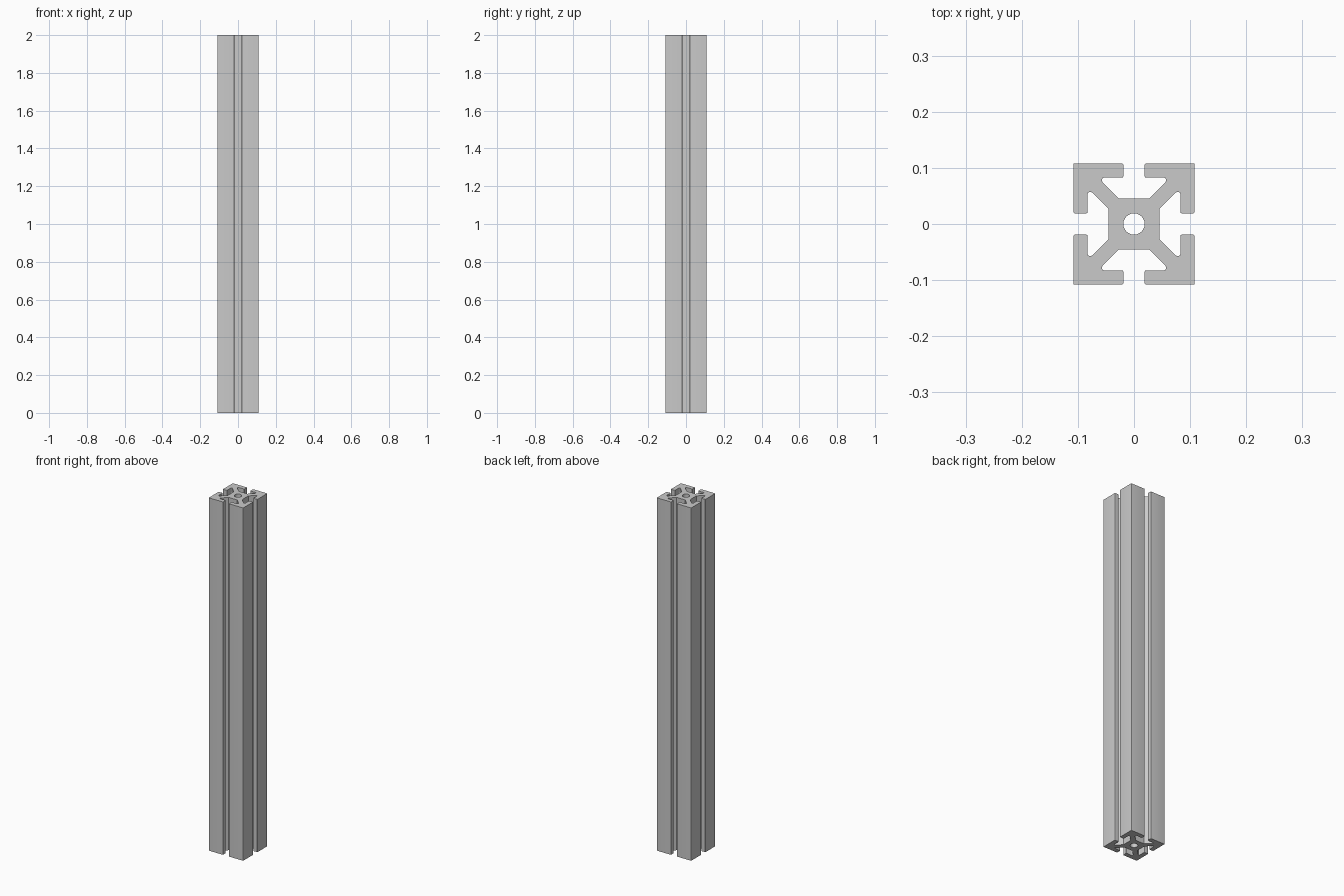
import bpy
import math
from mathutils import Vector

LENGTH = 2.0
HALF = 0.108        # half the outer width
SLOT = 0.019        # half the slot opening
LIP = 0.083         # inner face of the slot lips
CORE = 0.0455       # half the centre block
WEB = 0.027         # where each diagonal web meets the block
BORE = 0.019        # centre hole radius

cube = bpy.data.objects.get("Cube")
if cube:
    bpy.data.objects.remove(cube, do_unlink=True)

metal = bpy.data.materials.new("aluminium grey")
metal.use_nodes = True
colour = (0.59, 0.59, 0.59, 1.0)
metal.diffuse_color = colour
metal.node_tree.nodes["Principled BSDF"].inputs["Base Color"].default_value = colour


def fillet(prev, corner, following, radius, steps):
    """Points of a round that replaces one corner."""
    a, b = (prev - corner).normalized(), (following - corner).normalized()
    half = a.angle(b) / 2
    centre = corner + (a + b).normalized() * radius / math.sin(half)
    start = corner + a * radius / math.tan(half) - centre
    end = corner + b * radius / math.tan(half) - centre
    sweep = start.angle(end)
    points = []
    for i in range(steps + 1):
        t = sweep * i / steps
        offset = (start * math.sin(sweep - t) + end * math.sin(t)) / math.sin(sweep)
        points.append(centre + offset)
    return points


# One corner arm: half of it, then its mirror across the diagonal
tip = LIP - (CORE - WEB)
half_arm = [(CORE, WEB, 0), (LIP, tip, 0.005), (LIP, SLOT, 0.002), (HALF, SLOT, 0.003)]
arm = half_arm + [(HALF, HALF, 0.002)] + [(y, x, r) for x, y, r in reversed(half_arm)]

# Four arms turned about the centre
corners = []
for turn in range(4):
    c, s = round(math.cos(turn * math.pi / 2)), round(math.sin(turn * math.pi / 2))
    corners += [(Vector((c * x - s * y, s * x + c * y)), r) for x, y, r in arm]

outline = []
for i, (point, radius) in enumerate(corners):
    if radius:
        outline += fillet(corners[i - 1][0], point,
                          corners[(i + 1) % len(corners)][0], radius, 6)
    else:
        outline.append(point)

SIDES = 40
bore = [Vector((math.cos(a), math.sin(a))) * BORE
        for a in (2 * math.pi * i / SIDES for i in range(SIDES))]

# Filled section pushed along the full length
section = bpy.data.curves.new("extrusion_section", "CURVE")
section.dimensions = "2D"
section.fill_mode = "BOTH"
section.extrude = LENGTH / 2
for loop in (outline, bore):
    spline = section.splines.new("POLY")
    spline.points.add(len(loop) - 1)
    for target, p in zip(spline.points, loop):
        target.co = (p.x, p.y, 0, 1)
    spline.use_cyclic_u = True
section.materials.append(metal)

rail = bpy.data.objects.new("slotted_rail", section)
bpy.context.collection.objects.link(rail)
rail.location.z = LENGTH / 2

# Turn into a welded mesh with smooth rounds and sharp edges
bpy.ops.object.select_all(action="DESELECT")
rail.select_set(True)
bpy.context.view_layer.objects.active = rail
bpy.ops.object.convert(target="MESH")
bpy.ops.object.mode_set(mode="EDIT")
bpy.ops.mesh.select_all(action="SELECT")
bpy.ops.mesh.remove_doubles(threshold=0.00001)
bpy.ops.mesh.normals_make_consistent(inside=False)
bpy.ops.object.mode_set(mode="OBJECT")
bpy.ops.object.shade_smooth_by_angle(angle=math.radians(35))
